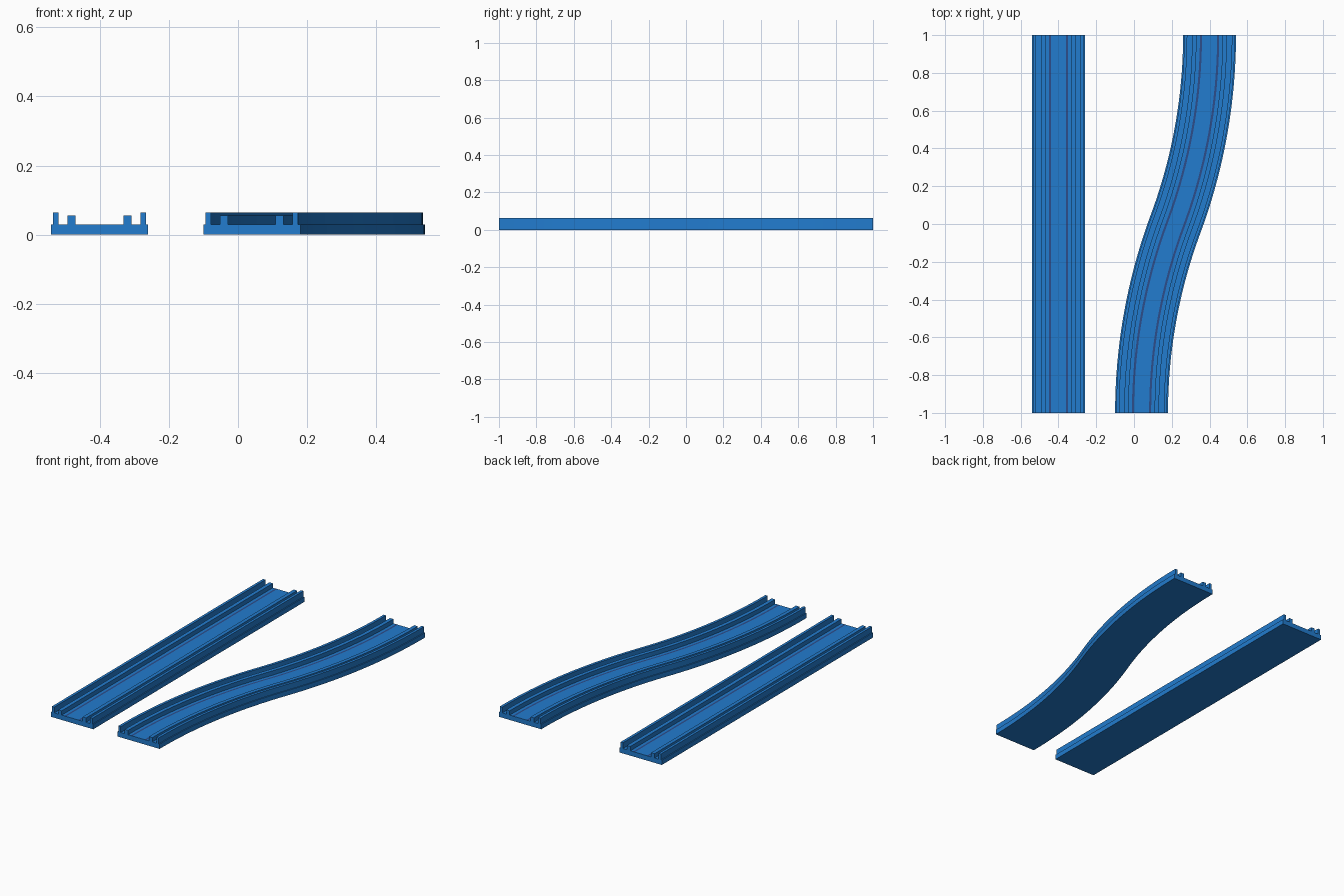
import bpy, bmesh, math
from mathutils import Vector

cube = bpy.data.objects.get("Cube")
if cube:
    bpy.data.objects.remove(cube, do_unlink=True)


def make_material(name, color):
    mat = bpy.data.materials.new(name)
    mat.use_nodes = True
    mat.diffuse_color = color
    mat.node_tree.nodes["Principled BSDF"].inputs["Base Color"].default_value = color
    return mat


track_blue = make_material("track blue", (0.016, 0.20, 0.62, 1))
strip_navy = make_material("strip navy", (0.025, 0.075, 0.26, 1))

# Cross-section: base slab, tall outer rails, lower inner rails, flush strips
BASE_Z, INNER_Z, OUTER_Z = 0.029, 0.055, 0.064
STRIP = (0.040, 0.051)
half = [(STRIP[0], BASE_Z), (STRIP[1], BASE_Z),
        (0.069, BASE_Z), (0.069, INNER_Z), (0.092, INNER_Z), (0.092, BASE_Z),
        (0.118, BASE_Z), (0.118, OUTER_Z), (0.134, OUTER_Z), (0.134, BASE_Z),
        (0.14, BASE_Z), (0.14, 0)]
profile = half + [(-x, z) for x, z in reversed(half)]


def is_strip(a, b):
    return {round(abs(a[0]), 4), round(abs(b[0]), 4)} == set(STRIP)


def sweep_track(name, path):
    """Sweep the cross-section along (centre, heading) stations."""
    bm = bmesh.new()
    rings = []
    for centre, heading in path:
        side = Vector((math.cos(heading), -math.sin(heading), 0))
        rings.append([bm.verts.new(centre + side * x + Vector((0, 0, z)))
                      for x, z in profile])
    n = len(profile)
    for r0, r1 in zip(rings, rings[1:]):
        for i in range(n):
            j = (i + 1) % n
            face = bm.faces.new((r0[i], r0[j], r1[j], r1[i]))
            face.material_index = int(is_strip(profile[i], profile[j]))
    # End caps
    bm.faces.new(rings[0])
    bm.faces.new(rings[-1])
    bmesh.ops.recalc_face_normals(bm, faces=bm.faces)
    mesh = bpy.data.meshes.new(name)
    bm.to_mesh(mesh)
    bm.free()
    mesh.materials.append(track_blue)
    mesh.materials.append(strip_navy)
    obj = bpy.data.objects.new(name, mesh)
    bpy.context.collection.objects.link(obj)
    return obj


# Straight track
sweep_track("straight_track", [(Vector((-0.4, y, 0)), 0) for y in (-1, 1)])

# S-bend: two equal arcs, the second a half turn of the first
middle = Vector((0.22, 0, 0))
shift = 0.18
radius = (1 + shift ** 2) / (2 * shift)
sweep_angle = math.asin(1 / radius)
STEPS = 24
first = []
for k in range(STEPS + 1):
    a = sweep_angle * k / STEPS
    offset = Vector((-shift + radius * (1 - math.cos(a)), -1 + radius * math.sin(a), 0))
    first.append((offset, a))
bend = [(middle + o, a) for o, a in first]
bend += [(middle - o, a) for o, a in reversed(first[:-1])]
sweep_track("s_bend_track", bend)
